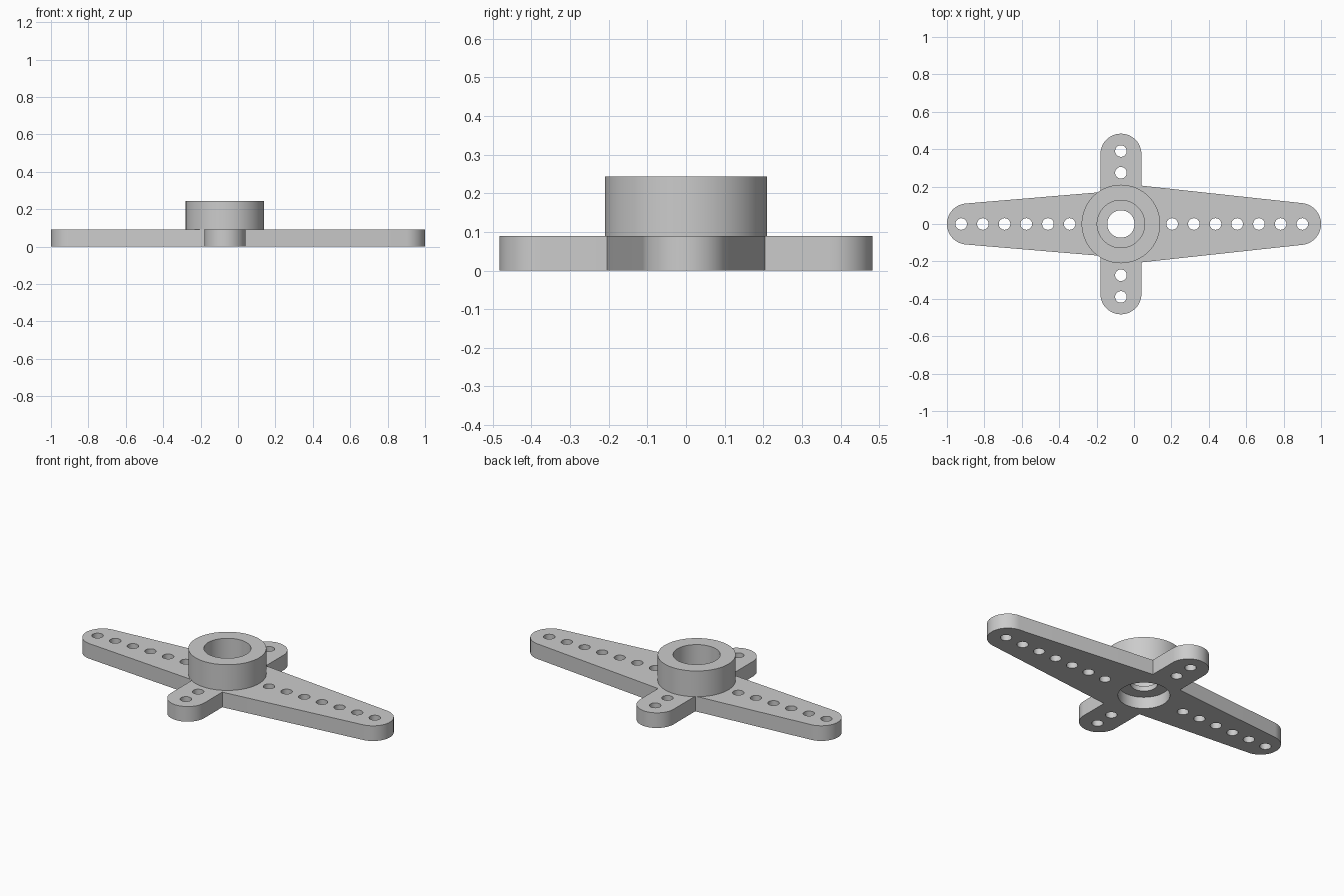
import bpy, bmesh
from math import sin, cos, radians, tau

cube = bpy.data.objects.get("Cube")
if cube:
    bpy.data.objects.remove(cube, do_unlink=True)

HUB_X = -0.07
PLATE_H = 0.09
HUB_TOP = 0.243
SOCKET_R = 0.14      # recess under the hub
BORE_R = 0.127       # bore in the top of the hub
SCREW_R = 0.073      # through hole in the web
PIN_R = 0.031
FIRST_PIN, PIN_STEP = 0.274, 0.116

grey = bpy.data.materials.new("plain grey")
grey.use_nodes = True
grey.diffuse_color = (0.6, 0.6, 0.6, 1)
grey.node_tree.nodes["Principled BSDF"].inputs["Base Color"].default_value = (0.6, 0.6, 0.6, 1)


def arc(cx, cy, r, start, end, n=24):
    angles = [radians(start + (end - start) * i / n) for i in range(n + 1)]
    return [(cx + r * cos(a), cy + r * sin(a)) for a in angles]


def finish(name, mesh):
    mesh.materials.clear()
    mesh.materials.append(grey)
    obj = bpy.data.objects.new(name, mesh)
    bpy.context.collection.objects.link(obj)
    bpy.ops.object.select_all(action='DESELECT')
    obj.select_set(True)
    bpy.context.view_layer.objects.active = obj
    bpy.ops.object.shade_smooth_by_angle(angle=radians(30))
    return obj


def extruded_plate(name, loops, height):
    """Fill an outline with holes and give it thickness."""
    curve = bpy.data.curves.new(name + "_outline", 'CURVE')
    curve.dimensions = '2D'
    curve.fill_mode = 'BOTH'
    curve.extrude = height / 2
    for loop in loops:
        spline = curve.splines.new('POLY')
        spline.points.add(len(loop) - 1)
        for point, (x, y) in zip(spline.points, loop):
            point.co = (x, y, 0, 1)
        spline.use_cyclic_u = True
    helper = bpy.data.objects.new(name + "_outline", curve)
    bpy.context.collection.objects.link(helper)
    depsgraph = bpy.context.evaluated_depsgraph_get()
    mesh = bpy.data.meshes.new_from_object(helper.evaluated_get(depsgraph))
    bpy.data.objects.remove(helper, do_unlink=True)
    bm = bmesh.new()
    bm.from_mesh(mesh)
    bmesh.ops.remove_doubles(bm, verts=bm.verts, dist=0.0001)
    bmesh.ops.translate(bm, verts=bm.verts, vec=(0, 0, height / 2))
    bmesh.ops.recalc_face_normals(bm, faces=bm.faces)
    bm.to_mesh(mesh)
    bm.free()
    return finish(name, mesh)


def revolved(name, profile, x, steps=72):
    """Turn a closed radius/height profile around a vertical axis."""
    bm = bmesh.new()
    verts = [bm.verts.new((r, 0, z)) for r, z in profile]
    edges = [bm.edges.new((v, verts[i - 1])) for i, v in enumerate(verts)]
    bmesh.ops.spin(bm, geom=verts + edges, cent=(0, 0, 0), axis=(0, 0, 1),
                   angle=tau, steps=steps)
    bmesh.ops.remove_doubles(bm, verts=bm.verts, dist=0.0001)
    bmesh.ops.translate(bm, verts=bm.verts, vec=(x, 0, 0))
    bmesh.ops.recalc_face_normals(bm, faces=bm.faces)
    mesh = bpy.data.meshes.new(name)
    bm.to_mesh(mesh)
    bm.free()
    return finish(name, mesh)


# Cross-shaped outline: back half, then mirrored to the front
back = arc(0.888, 0, 0.112, 0, 83)
back += [(0.04, 0.205)]
back += arc(HUB_X, 0.373, 0.11, 0, 180)
back += [(-0.18, 0.17)]
back += arc(-0.89, 0, 0.11, 96, 180)
outline = back + [(x, -y) for x, y in reversed(back[1:-1])]

# Rows of pin holes along the four arms, and the socket under the hub
holes = [arc(HUB_X, 0, SOCKET_R, 0, 355, 71)]
for dx, dy, count in ((1, 0, 7), (-1, 0, 6), (0, 1, 2), (0, -1, 2)):
    for i in range(count):
        d = FIRST_PIN + PIN_STEP * i
        holes.append(arc(HUB_X + dx * d, dy * d, PIN_R, 0, 348.75, 31))

extruded_plate("arm_plate", [outline] + holes, PLATE_H)

# Hub collar with a thin web between the top bore and the socket
revolved("hub_collar", [
    (0.21, PLATE_H), (0.21, HUB_TOP), (BORE_R, HUB_TOP), (BORE_R, 0.10),
    (SCREW_R, 0.10), (SCREW_R, 0.07), (SOCKET_R, 0.07), (SOCKET_R, PLATE_H),
], HUB_X)
